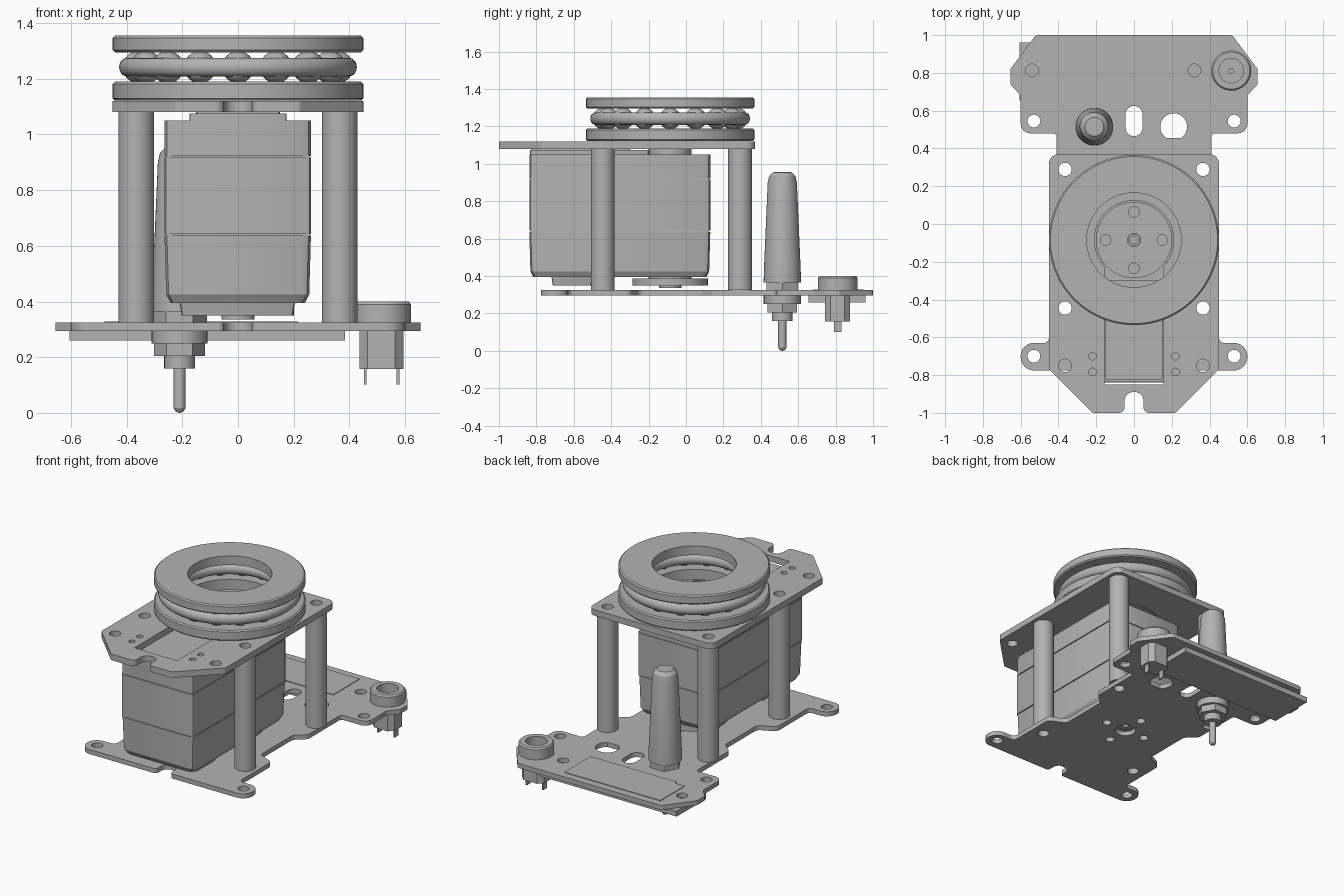
import bpy, bmesh, math
from mathutils import Vector

if "Cube" in bpy.data.objects:
    bpy.data.objects.remove(bpy.data.objects["Cube"], do_unlink=True)

grey = bpy.data.materials.new("plain_grey")
grey.use_nodes = True
TONE = (0.45, 0.45, 0.45, 1)
grey.diffuse_color = TONE
grey.node_tree.nodes["Principled BSDF"].inputs["Base Color"].default_value = TONE

CY = -0.085          # turning axis of the motor and bearing
POST_X, POST_Y = 0.365, 0.367


def finish(name, mesh, smooth=True):
    ob = bpy.data.objects.new(name, mesh)
    bpy.context.collection.objects.link(ob)
    mesh.materials.clear()
    mesh.materials.append(grey)
    if smooth:
        bpy.ops.object.select_all(action='DESELECT')
        ob.select_set(True)
        bpy.context.view_layer.objects.active = ob
        bpy.ops.object.shade_smooth_by_angle(angle=math.radians(30))
    return ob


def from_bmesh(name, bm, smooth=True):
    bmesh.ops.recalc_face_normals(bm, faces=bm.faces[:])
    mesh = bpy.data.meshes.new(name)
    bm.to_mesh(mesh)
    bm.free()
    return finish(name, mesh, smooth)


def lathe(name, x, y, profile, steps=48, closed=False):
    """Revolve (radius, height) points; closed makes a ring section."""
    bm = bmesh.new()
    vs = [bm.verts.new((r, 0, z)) for r, z in profile]
    pairs = list(zip(vs, vs[1:])) + ([(vs[-1], vs[0])] if closed else [])
    edges = [bm.edges.new(p) for p in pairs]
    bmesh.ops.spin(bm, geom=vs + edges, cent=(0, 0, 0), axis=(0, 0, 1),
                   angle=math.tau, steps=steps, use_duplicate=False)
    bmesh.ops.remove_doubles(bm, verts=bm.verts[:], dist=0.0005)
    bmesh.ops.translate(bm, verts=bm.verts[:], vec=(x, y, 0))
    return from_bmesh(name, bm)


def rod(name, x, y, r, z0, z1, steps=32):
    return lathe(name, x, y, [(0, z0), (r, z0), (r, z1), (0, z1)], steps)


def tube(name, x, y, r, inner, z0, z1, b=0.0, steps=48):
    pts = [(inner, z0), (r - b, z0), (r, z0 + b), (r, z1 - b), (r - b, z1), (inner, z1)]
    if not b:
        pts = [pts[0], pts[1], pts[4], pts[5]]
    return lathe(name, x, y, pts, steps, True)


def box(name, xs, ys, zs, bevel=0.0, taper_low=0.0, segments=2):
    bm = bmesh.new()
    bmesh.ops.create_cube(bm, size=1)
    for v in bm.verts:
        k = taper_low if v.co.z < 0 else 0
        v.co = [(a + b) / 2 + c * (b - a - 2 * t)
                for (a, b), c, t in zip((xs, ys, zs), v.co, (k, k, 0))]
    if bevel:
        upright = [e for e in bm.edges if abs(e.verts[0].co.z - e.verts[1].co.z) > 0.01]
        bmesh.ops.bevel(bm, geom=upright, offset=bevel, segments=segments,
                        profile=0.5, affect='EDGES')
    return from_bmesh(name, bm)


def circle(x, y, r, n=24):
    return [(x + r * math.cos(math.tau * i / n), y + r * math.sin(math.tau * i / n))
            for i in range(n)]


def rounded(points, seg=6):
    """Round each (x, y, radius) corner with a curved fillet."""
    out = []
    for i, (x, y, r) in enumerate(points):
        p = Vector((x, y))
        if not r:
            out.append(tuple(p))
            continue
        a = Vector(points[i - 1][:2]) - p
        b = Vector(points[(i + 1) % len(points)][:2]) - p
        half = a.angle(b) / 2
        cut = r / math.tan(half)
        start, end = p + a.normalized() * cut, p + b.normalized() * cut
        mid = p + (a.normalized() + b.normalized()).normalized() * (r / math.sin(half))
        for k in range(seg + 1):
            d = (start - mid).lerp(end - mid, k / seg).normalized() * r
            out.append(tuple(mid + d))
    return out


def mirrored(half):
    return half + [(-x, y, r) for x, y, r in reversed(half)]


def plate(name, loops, z0, z1):
    """Extruded flat sheet: the first loop is the outline, the rest are holes."""
    cu = bpy.data.curves.new(name, 'CURVE')
    cu.dimensions, cu.fill_mode = '2D', 'BOTH'
    cu.extrude = (z1 - z0) / 2
    for loop in loops:
        sp = cu.splines.new('POLY')
        sp.points.add(len(loop) - 1)
        for pt, (x, y) in zip(sp.points, loop):
            pt.co = (x, y, 0, 1)
        sp.use_cyclic_u = True
    tmp = bpy.data.objects.new(name + "_curve", cu)
    bpy.context.collection.objects.link(tmp)
    dg = bpy.context.evaluated_depsgraph_get()
    mesh = bpy.data.meshes.new_from_object(tmp.evaluated_get(dg))
    bpy.data.objects.remove(tmp, do_unlink=True)
    bm = bmesh.new()
    bm.from_mesh(mesh)
    bmesh.ops.remove_doubles(bm, verts=bm.verts[:], dist=0.0002)
    bmesh.ops.translate(bm, verts=bm.verts[:], vec=(0, 0, (z0 + z1) / 2))
    return from_bmesh(name, bm)


posts = [(sx * POST_X, -0.078 + sy * POST_Y) for sx in (-1, 1) for sy in (-1, 1)]
post_holes = [circle(x, y, 0.035) for x, y in posts]
horn_holes = [circle(0.15 * dx, CY + 0.15 * dy, 0.028, 16)
              for dx, dy in ((1, 0), (-1, 0), (0, 1), (0, -1))]

# Base plate with front ears, side notches and wide rear deck
base = mirrored([(0.05, -0.68, 0.045), (0.05, -0.775, 0.02), (0.6, -0.775, 0.068),
                 (0.6, -0.63, 0.068), (0.45, -0.63, 0.03), (0.45, -0.3, 0.04),
                 (0.34, -0.25, 0.04), (0.34, 0.08, 0.04), (0.41, 0.14, 0.04),
                 (0.41, 0.48, 0.02), (0.6, 0.48, 0.05), (0.6, 0.68, 0.03),
                 (0.655, 0.74, 0.02), (0.655, 0.82, 0.03), (0.52, 1.0, 0.03)])
slot = rounded([(0.045, 0.465, 0.044), (0.045, 0.625, 0.044),
                (-0.045, 0.625, 0.044), (-0.045, 0.465, 0.044)])
d_hole = [(x, max(y, 0.455)) for x, y in circle(0.21, 0.515, 0.071, 32)]
screw_holes = [circle(x, y, 0.034) for x, y in
               ((-0.53, -0.7), (0.53, -0.7), (-0.53, 0.545), (0.53, 0.545),
                (-0.54, 0.813), (0.32, 0.813))]
plate("base_plate", [rounded(base), slot, d_hole, circle(0, CY, 0.065)]
      + screw_holes + post_holes + horn_holes, 0.295, 0.325)

# Top plate with keyhole window over the motor
top = mirrored([(0.05, -0.89, 0.045), (0.05, -1.0, 0.03), (0.22, -1.0, 0.03),
                (0.45, -0.77, 0.03), (0.45, 0.37, 0.05)])
R, W = 0.21, 0.155
a0 = math.acos(W / R)
keyhole = [(R * math.cos(-a0 + k / 32 * (math.pi + 2 * a0)),
            CY + R * math.sin(-a0 + k / 32 * (math.pi + 2 * a0))) for k in range(33)]
keyhole += [(-W, -0.85), (W, -0.85)]
small = [circle(s * x, y, r, 16) for s in (-1, 1)
         for x, y, r in ((0.22, -0.70, 0.02), (0.22, -0.783, 0.02), (0.365, -0.75, 0.035))]
plate("top_plate", [rounded(top), keyhole] + post_holes + small, 1.08, 1.12)

# Hollow spacer posts
for i, (x, y) in enumerate(posts):
    tube(f"post_{i + 1}", x, y, 0.064, 0.035, 0.325, 1.08)

# Motor case in three stacked shells, slim dark seams between them
MX, MY = (-0.264, 0.262), (-0.838, 0.13)
box("motor_lower_case", MX, MY, (0.425, 0.637), 0.03, 0.006)
box("motor_lower_chamfer", (-0.258, 0.256), (-0.832, 0.124), (0.395, 0.425), 0.03, 0.015)
box("motor_middle_case", MX, MY, (0.643, 0.917), 0.02)
box("motor_upper_case", MX, MY, (0.923, 1.05), 0.03)
for z in (0.64, 0.92):
    box("motor_seam", (-0.258, 0.256), (-0.832, 0.124), (z - 0.004, z + 0.004), 0.02)
box("motor_top_block", (-0.15, 0.15), (-0.825, -0.3), (1.04, 1.085), 0.01)
box("motor_top_shoulder", (-0.175, 0.175), (-0.835, -0.2), (1.04, 1.075), 0.01)
box("motor_bottom_boss", (-0.21, 0.205), (-0.72, -0.5), (0.35, 0.4), 0.01, 0.008)

# Drive horn below and idler horn above
for name, z0, z1 in (("drive_horn", 0.35, 0.388), ("idler_horn", 1.083, 1.108)):
    plate(name, [circle(0, CY, 0.202, 48), circle(0, CY, 0.035)] + horn_holes, z0, z1)
rod("drive_hub", 0, CY, 0.115, 0.385, 0.425)
tube("drive_screw", 0, CY, 0.06, 0.025, 0.335, 0.39)
rod("idler_hub", 0, CY, 0.115, 1.045, 1.085)
tube("idler_screw", 0, CY, 0.033, 0.02, 1.08, 1.11)

# Thrust bearing: two races, cage and balls
tube("lower_race", 0, CY, 0.45, 0.275, 1.122, 1.19, 0.008, 96)
tube("upper_race", 0, CY, 0.45, 0.25, 1.295, 1.355, 0.008, 96)
cage = [(0.355 + s * (0.045 + 0.027 * math.cos(a)), 1.242 + s * 0.033 * math.sin(a))
        for s in (1, -1) for a in [math.pi * (k / 8 - 0.5) for k in range(9)]]
lathe("ball_cage", 0, CY, cage, 96, True)
for i in range(16):
    a = math.tau * i / 16
    bm = bmesh.new()
    bmesh.ops.create_uvsphere(bm, u_segments=20, v_segments=12, radius=0.058)
    bmesh.ops.translate(bm, verts=bm.verts[:],
                        vec=(0.357 * math.cos(a), CY + 0.357 * math.sin(a), 1.242))
    from_bmesh(f"ball_{i + 1}", bm)

# Toggle stem with cap, nuts and pin
TX, TY = -0.21, 0.515
lathe("stem_cap", TX, TY, [(0, 0.365), (0.1, 0.365), (0.098, 0.44), (0.078, 0.9),
                           (0.07, 0.935), (0.05, 0.955), (0, 0.957)], 40)
rod("stem_base_nut", TX, TY, 0.098, 0.325, 0.367, 6)
rod("stem_washer", TX, TY, 0.1, 0.25, 0.295)
rod("stem_nut", TX, TY, 0.092, 0.205, 0.25, 6)
rod("stem_collar", TX, TY, 0.055, 0.16, 0.205)
lathe("stem_pin", TX, TY, [(0, 0), (0.013, 0.004), (0.022, 0.018), (0.022, 0.165), (0, 0.165)], 20)

# Push button on the rear deck
BX, BY = 0.515, 0.812
lathe("button_rim", BX, BY, [(0, 0.34), (0.065, 0.34), (0.065, 0.4), (0.098, 0.4),
                             (0.106, 0.39), (0.106, 0.325), (0, 0.325)])
rod("button_centre", BX, BY, 0.015, 0.335, 0.355, 16)
box("button_body", (0.436, 0.594), (0.743, 0.877), (0.157, 0.296), 0.03, segments=1)
for x in (0.457, 0.575):
    box("button_terminal", (x - 0.005, x + 0.005), (0.792, 0.832), (0.102, 0.16))

# Connector block under the rear deck with its raised outline on top
box("connector_block", (-0.605, 0.385), (0.655, 0.96), (0.26, 0.296))
plate("connector_inlay", [[(-0.41, 0.68), (0.215, 0.68), (0.215, 0.95), (-0.48, 0.95),
                           (-0.48, 0.7), (-0.41, 0.7)]], 0.322, 0.329)
